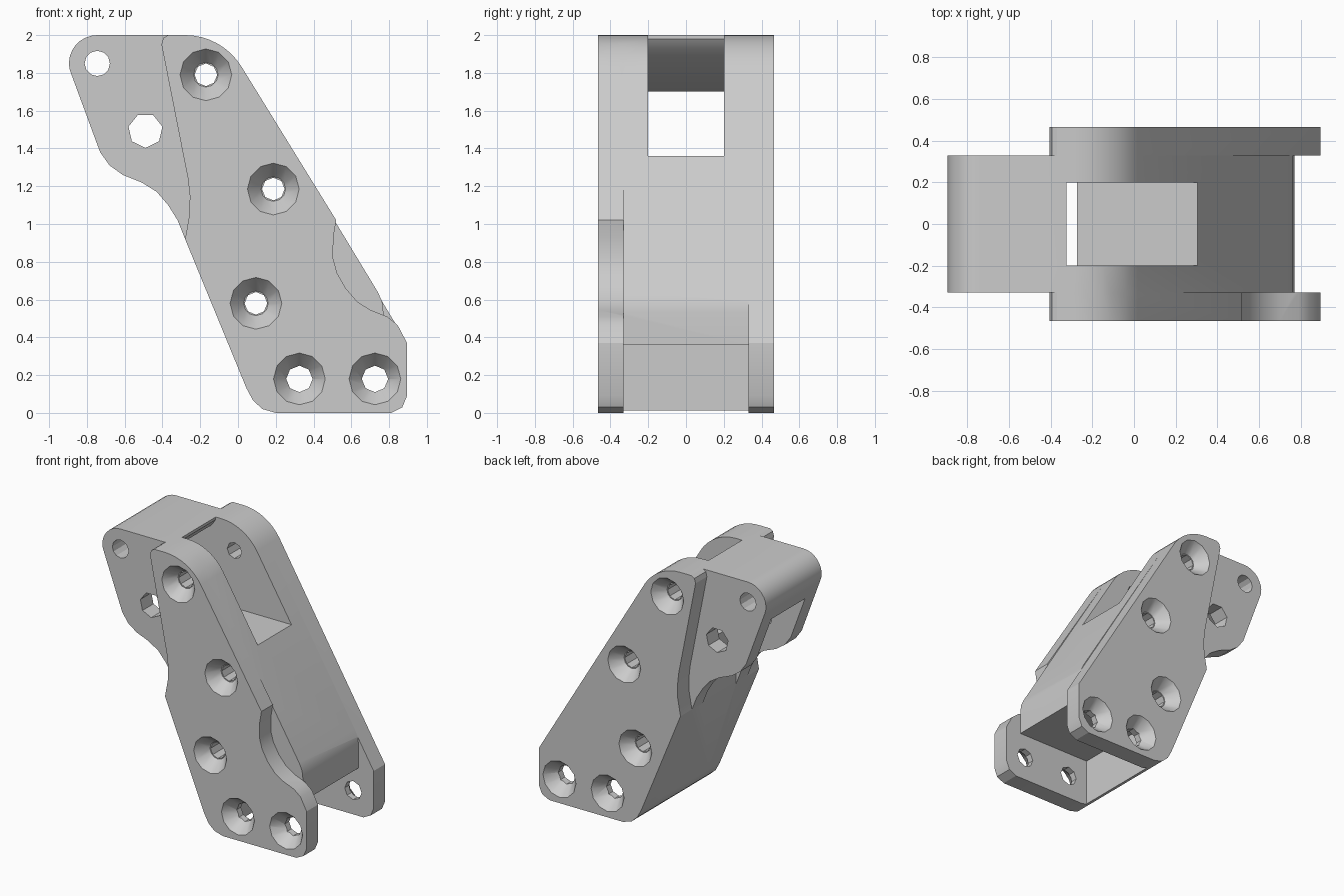
import bpy
import bmesh
import math
from mathutils import Matrix, Vector

if "Cube" in bpy.data.objects:
    bpy.data.objects.remove(bpy.data.objects["Cube"])

grey = bpy.data.materials.new("plain_grey")
grey.use_nodes = True
grey.diffuse_color = (0.6, 0.6, 0.6, 1)
grey.node_tree.nodes["Principled BSDF"].inputs["Base Color"].default_value = (0.6, 0.6, 0.6, 1)


def finish(bm, name):
    bmesh.ops.recalc_face_normals(bm, faces=bm.faces)
    mesh = bpy.data.meshes.new(name)
    bm.to_mesh(mesh)
    bm.free()
    mesh.materials.append(grey)
    obj = bpy.data.objects.new(name, mesh)
    bpy.context.collection.objects.link(obj)
    return obj


def slab(name, profile, y0, y1):
    """Extrude an x-z profile from y0 to y1."""
    bm = bmesh.new()
    face = bm.faces.new([bm.verts.new((x, y0, z)) for x, z in profile])
    new = bmesh.ops.extrude_face_region(bm, geom=[face])["geom"]
    verts = [v for v in new if isinstance(v, bmesh.types.BMVert)]
    bmesh.ops.translate(bm, verts=verts, vec=(0, y1 - y0, 0))
    return finish(bm, name)


def cone(name, x, y, z, r_front, r_back, depth, sides):
    """Cone or cylinder along y, centred on the given point."""
    bm = bmesh.new()
    turn = Matrix.Translation(Vector((x, y, z))) @ Matrix.Rotation(-math.pi / 2, 4, "X")
    bmesh.ops.create_cone(bm, cap_ends=True, segments=sides, radius1=r_front,
                          radius2=r_back, depth=depth, matrix=turn)
    return finish(bm, name)


def combine(target, other, operation):
    mod = target.modifiers.new(operation.lower(), "BOOLEAN")
    mod.operation = operation
    mod.solver = "EXACT"
    mod.object = other
    bpy.context.view_layer.objects.active = target
    bpy.ops.object.modifier_apply(modifier=mod.name)
    bpy.data.objects.remove(other)


def arc(cx, cz, r, start, end, steps=8):
    angles = [math.radians(start + (end - start) * i / steps) for i in range(steps + 1)]
    return [(cx + r * math.cos(a), cz + r * math.sin(a)) for a in angles]


INNER, OUTER, SLOT = 0.33, 0.465, 0.2

# Shared outline pieces
crown = arc(-0.28, 1.65, 0.35, 90, 32)
foot = [(0.2, 0), (0.13, 0.02), (0.08, 0.065), (0.045, 0.13)]
left_edge = [(-0.28, 0.92), (-0.257, 1.05), (-0.255, 1.15), (-0.265, 1.24),
             (-0.405, 1.95), (-0.395, 1.985), (-0.37, 2.0)]
toe = [(0.895, 0.37), (0.895, 0.09), (0.87, 0.03), (0.81, 0)]
notch = [(0.52, 1.02), (0.505, 0.93), (0.503, 0.82), (0.525, 0.74), (0.57, 0.66),
         (0.63, 0.59), (0.7, 0.545), (0.79, 0.51), (0.845, 0.465)]

# Body with the head, hollow below the underside
head = [(-0.28, 0.92), (-0.32, 1.02), (-0.37, 1.1), (-0.43, 1.17), (-0.51, 1.22),
        (-0.61, 1.26), (-0.68, 1.31), (-0.73, 1.38), (-0.885, 1.8)]
head += arc(-0.745, 1.85, 0.15, 190, 90)
body_right = [(0.74, 0.64), (0.763, 0.59), (0.77, 0.53), (0.77, 0.36), (0.16, 0.36), (0.16, 0.012)]
bracket = slab("bracket", crown + body_right + foot[1:] + head, -INNER, INNER)

# Side plates, the front one notched
for name, step, y0, y1 in (("front_plate", notch, -OUTER, -INNER), ("back_plate", [], INNER, OUTER)):
    combine(bracket, slab(name, crown + step + toe + foot + left_edge, y0, y1), "UNION")

# Middle slot, open at the left below the head bridge
slot = [(0.7, 1.36), (-0.275, 1.36), (-0.275, 0.8), (-1.1, 0.8), (-1.1, 1.7), (-0.85, 1.7),
        (-0.6, 1.78), (-0.36, 1.93), (-0.325, 1.98), (-0.325, 2.2), (0.7, 2.2)]
combine(bracket, slab("slot_cutter", slot, -SLOT, SLOT), "DIFFERENCE")

# Countersunk screw holes on both sides
for x, z, r in ((-0.17, 1.79, 0.06), (0.187, 1.185, 0.06), (0.095, 0.58, 0.06),
                (0.325, 0.18, 0.07), (0.725, 0.18, 0.07)):
    combine(bracket, cone("hole_cutter", x, 0, z, r, r, 1.2, 8), "DIFFERENCE")
    for side in (-1, 1):
        wide, narrow = 0.145, 0.065
        ends = (wide, narrow) if side < 0 else (narrow, wide)
        sink = cone("sink_cutter", x, side * (OUTER - 0.04), z, *ends, 0.1, 12)
        combine(bracket, sink, "DIFFERENCE")

# Pin holes through the head
for x, z, r, sides in ((-0.745, 1.85, 0.067, 12), (-0.49, 1.495, 0.092, 7)):
    combine(bracket, cone("pin_cutter", x, 0, z, r, r, 1.2, sides), "DIFFERENCE")

bpy.ops.object.select_all(action="DESELECT")
bracket.select_set(True)
bpy.context.view_layer.objects.active = bracket
bpy.ops.object.shade_smooth_by_angle(angle=math.radians(25))
